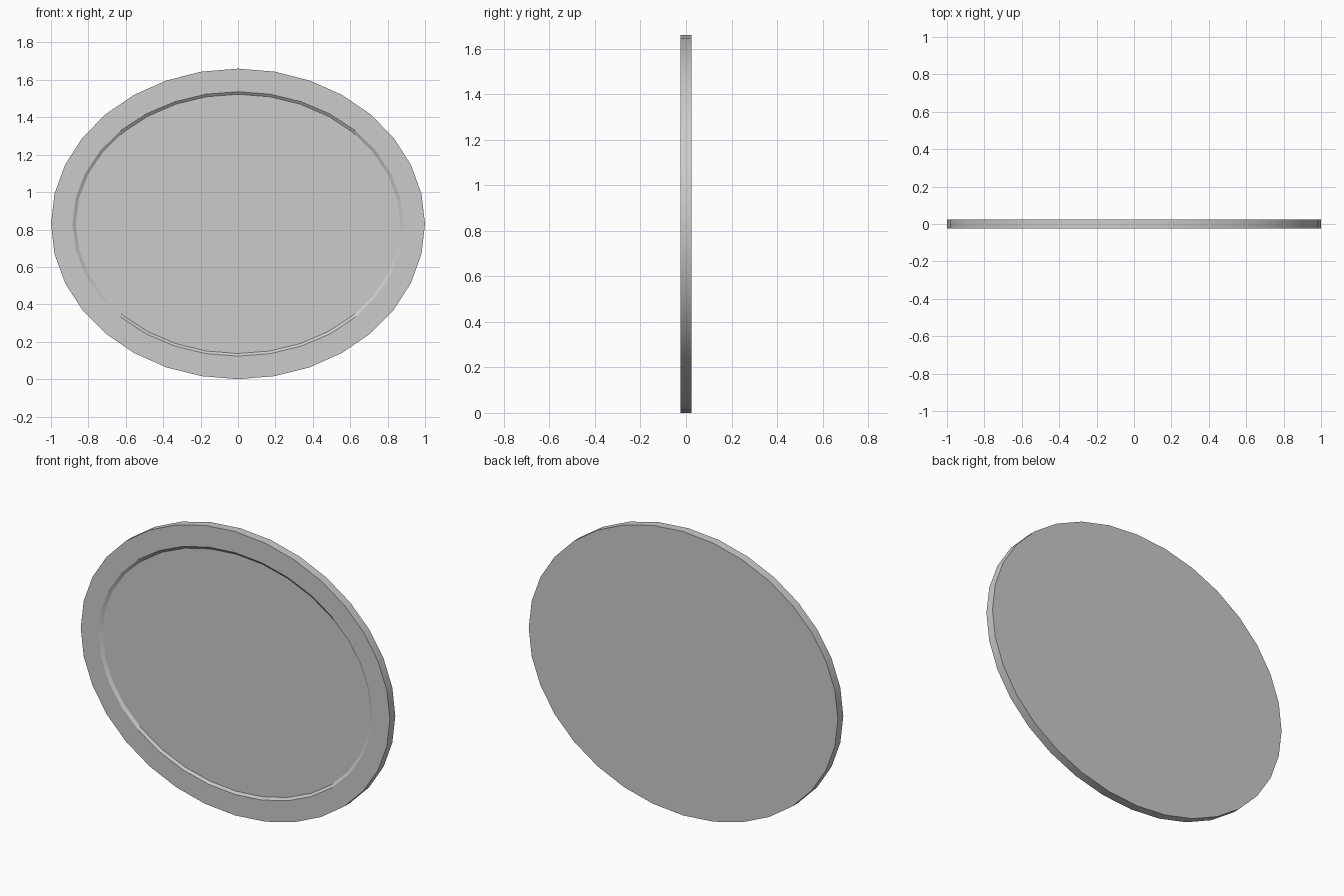
import bpy, bmesh
from math import sin, cos, pi, radians

if "Cube" in bpy.data.objects:
    bpy.data.objects.remove(bpy.data.objects["Cube"])

SIDES = 32
CENTER_Z = 0.83

# Rings from back to front recess: (half width, half height, y)
RINGS = [
    (1.0, 0.83, 0.025),      # back edge
    (1.0, 0.83, -0.025),     # front outer edge
    (0.885, 0.707, -0.025),  # rim inner lip
    (0.867, 0.693, -0.014),  # recessed panel edge
]


def ellipse(bm, a, b, y):
    return [bm.verts.new((a * cos(2 * pi * i / SIDES), y,
                          CENTER_Z + b * sin(2 * pi * i / SIDES)))
            for i in range(SIDES)]


bm = bmesh.new()
loops = [ellipse(bm, *r) for r in RINGS]

# Side wall, rim face and recess wall
for lo, hi in zip(loops, loops[1:]):
    for i in range(SIDES):
        j = (i + 1) % SIDES
        bm.faces.new((lo[i], lo[j], hi[j], hi[i]))

# Back cap and recessed front panel
bm.faces.new(loops[0])
bm.faces.new(loops[-1])
bmesh.ops.recalc_face_normals(bm, faces=bm.faces)

mesh = bpy.data.meshes.new("oval_plate")
bm.to_mesh(mesh)
bm.free()
plate = bpy.data.objects.new("oval_plate", mesh)
bpy.context.collection.objects.link(plate)

bpy.context.view_layer.objects.active = plate
plate.select_set(True)
bpy.ops.object.shade_smooth_by_angle(angle=radians(30))
